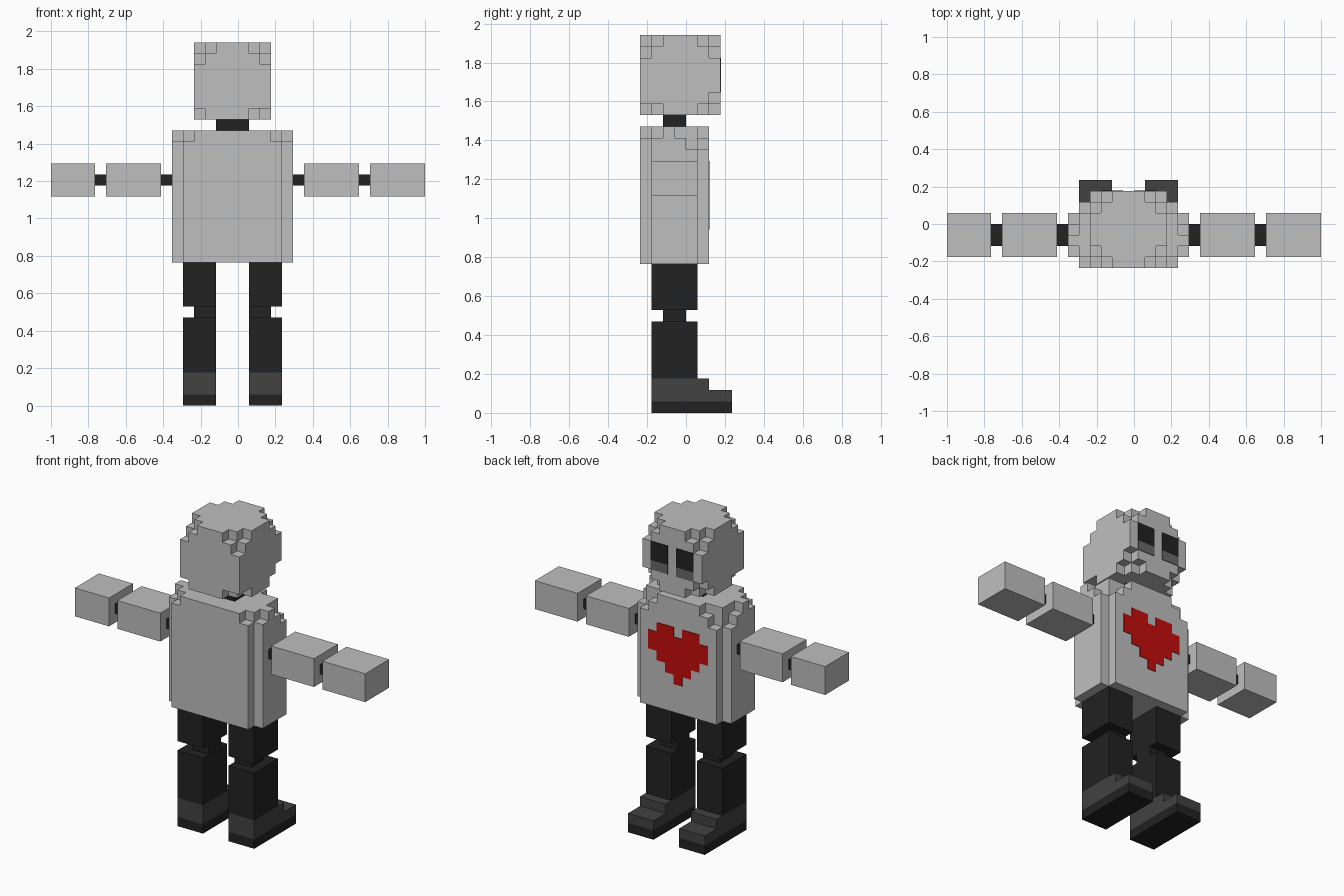
import bpy, bmesh
from itertools import product
from mathutils import Vector

cube = bpy.data.objects.get("Cube")
if cube:
    bpy.data.objects.remove(cube, do_unlink=True)

V = 2 / 34                               # size of one block
ORIGIN = Vector((-1, -4 * V, 0))


def material(name, r, g, b):
    m = bpy.data.materials.new(name)
    m.use_nodes = True
    m.diffuse_color = (r, g, b, 1)
    m.node_tree.nodes["Principled BSDF"].inputs["Base Color"].default_value = (r, g, b, 1)
    return m


GREY = material("light_grey", 0.52, 0.52, 0.52)
BLACK = material("black", 0.016, 0.016, 0.016)
BOOT = material("dark_grey", 0.054, 0.054, 0.054)
SHADE = material("mid_grey", 0.14, 0.14, 0.14)
RED = material("red", 0.56, 0.004, 0.004)


def add_object(name, bm, mat):
    me = bpy.data.meshes.new(name)
    bm.to_mesh(me)
    bm.free()
    me.materials.append(mat)
    ob = bpy.data.objects.new(name, me)
    bpy.context.collection.objects.link(ob)
    return ob


def box(name, x, y, z, mat):
    """Box from block ranges along each axis."""
    bm = bmesh.new()
    bmesh.ops.create_cube(bm, size=1)
    lo = Vector((x[0], y[0], z[0]))
    hi = Vector((x[1], y[1], z[1]))
    for v in bm.verts:
        v.co = ORIGIN + V * ((lo + hi) / 2 + v.co * (hi - lo))
    return add_object(name, bm, mat)


def block_cells(x, y, z):
    return set(product(range(*x), range(*y), range(*z)))


def blocks(name, cells, mat):
    """Outer skin of a set of unit blocks, with flat areas merged."""
    bm = bmesh.new()
    for c in cells:
        for axis, side in product(range(3), (0, 1)):
            n = list(c)
            n[axis] += 2 * side - 1
            if tuple(n) in cells:
                continue
            corners = []
            for a, b in ((0, 0), (1, 0), (1, 1), (0, 1)):
                p = Vector(c)
                p[axis] += side
                p[(axis + 1) % 3] += a
                p[(axis + 2) % 3] += b
                corners.append(bm.verts.new(ORIGIN + V * p))
            bm.faces.new(corners if side else corners[::-1])
    bmesh.ops.remove_doubles(bm, verts=bm.verts, dist=V * 0.1)
    bmesh.ops.dissolve_limit(bm, angle_limit=0.01, verts=bm.verts, edges=bm.edges)
    return add_object(name, bm, mat)


# Head: a block with stepped corners
head = block_cells((13, 20), (0, 7), (26, 33))
for (x, dx), (y, dy), (z, dz) in product(((13, 1), (19, -1)), ((0, 1), (6, -1)), ((26, 1), (32, -1))):
    head -= {(x, y, z), (x, y + dy, z)}
    if not (z == 26 and y == 0 and x == 13):
        head.discard((x + dx, y, z))
    if not (z == 26 and y == 0):
        head.discard((x, y, z + dz))
blocks("head", head, GREY)
box("neck", (15, 18), (2, 4), (25, 26), BLACK)

# Torso: full-depth core, narrower side columns, stepped shoulders
torso = block_cells((12, 21), (0, 6), (13, 25)) | block_cells((11, 22), (1, 5), (13, 25))
for edge, d in ((11, 1), (21, -1)):
    torso -= {(edge, y, 24) for y in (1, 3, 4)}
    torso -= {(edge, 4, 23), (edge + d, 0, 24), (edge + d, 5, 24),
              (edge + d, 5, 23), (edge + 2 * d, 5, 24)}
blocks("torso", torso, GREY)

# Arms
for name, x in (("right_hand", (0, 4)), ("right_upper_arm", (5, 10)),
                ("left_upper_arm", (23, 28)), ("left_hand", (29, 34))):
    box(name, x, (1, 5), (19, 22), GREY)
for name, x in (("right_elbow", 4), ("right_shoulder", 10),
                ("left_shoulder", 22), ("left_elbow", 28)):
    box(name, (x, x + 1), (2, 4), (20, 21), BLACK)

# Legs and boots
for side, x, knee in (("right", (12, 15), (13, 15)), ("left", (18, 21), (18, 20))):
    box(side + "_thigh", x, (1, 5), (9, 13), BLACK)
    box(side + "_knee", knee, (2, 4), (8, 9), BLACK)
    box(side + "_shin", x, (1, 5), (3, 8), BLACK)
    boot = block_cells(x, (1, 6), (1, 3)) | block_cells(x, (6, 8), (1, 2))
    blocks(side + "_boot", boot, BOOT)
    box(side + "_sole", x, (1, 8), (0, 1), BLACK)

# Eyes: thin plates on the face
T = 0.06
for side, x in (("right", (14, 16)), ("left", (17, 19))):
    box(side + "_eye", x, (7 - T, 7 + T), (29, 31), BLACK)
    box(side + "_under_eye", x, (7 - T, 7 + T), (28, 29), SHADE)

# Chest heart: stacked thin rows, each symmetric about its middle
for z, half in ((16, 0.5), (17, 1.5), (18, 2.5)):
    box(f"heart_row_{z}", (16.5 - half, 16.5 + half), (6 - T, 6 + T), (z, z + 1), RED)
box("heart_middle", (13, 20), (6 - T, 6 + T), (19, 21), RED)
for side, x in (("right", (14, 16)), ("left", (17, 19))):
    box(f"heart_{side}_lobe", x, (6 - T, 6 + T), (21, 22), RED)
